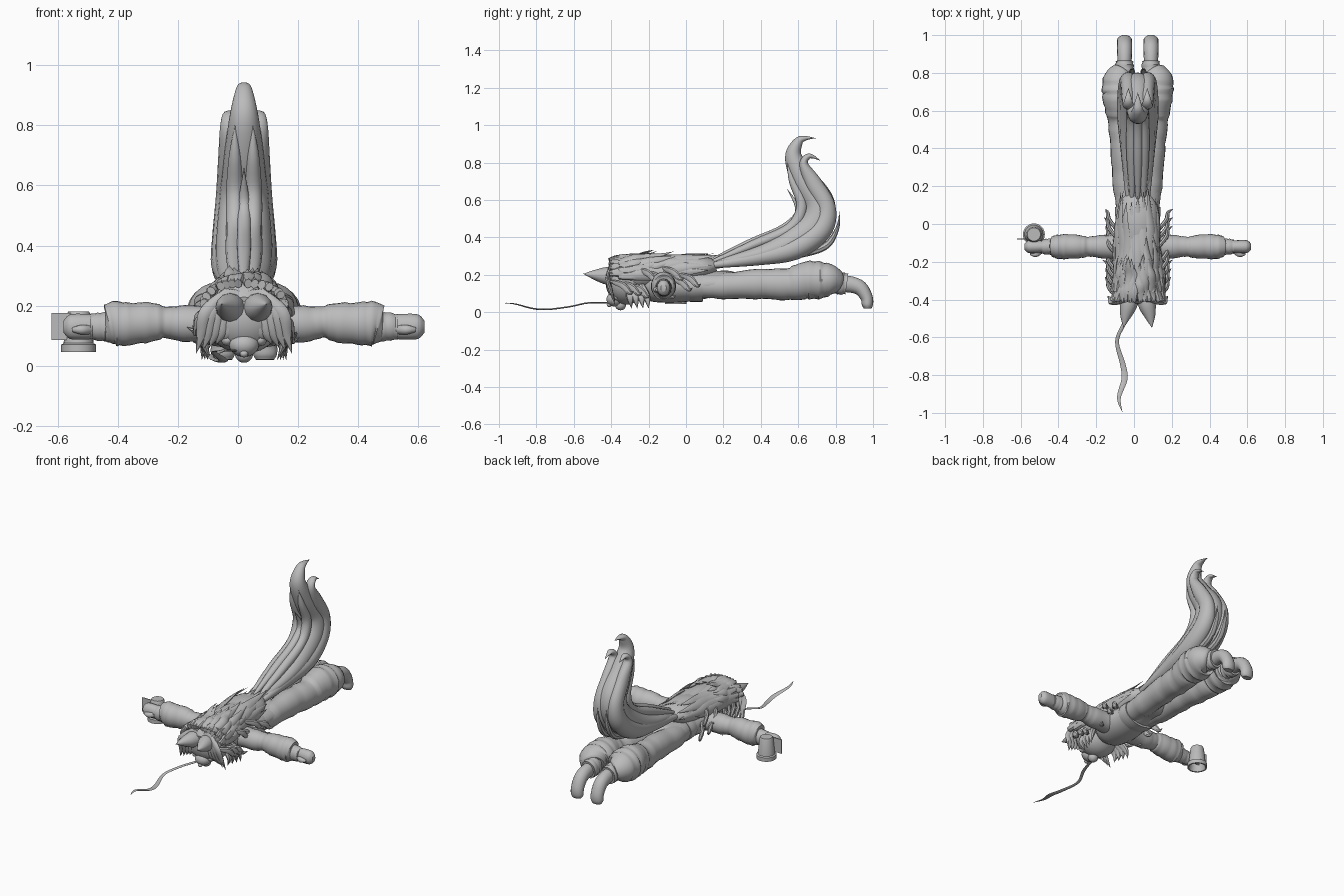
import bpy, bmesh, math, random
from mathutils import Vector

default_cube = bpy.data.objects.get("Cube")
if default_cube:
    bpy.data.objects.remove(default_cube, do_unlink=True)

random.seed(4)
CM = 0.01       # dimensions below are in hundredths of a unit
MID = 2         # sagittal plane of the figure
X, Y, Z = Vector((1, 0, 0)), Vector((0, 1, 0)), Vector((0, 0, 1))
SIDES = {"left": 1, "right": -1}

clay = bpy.data.materials.new("plain_grey")
clay.use_nodes = True
clay.diffuse_color = (0.5, 0.5, 0.5, 1)
clay.node_tree.nodes["Principled BSDF"].inputs["Base Color"].default_value = clay.diffuse_color
parts = []


def finish(name, bm):
    """Turn a bmesh into a coloured object."""
    bmesh.ops.recalc_face_normals(bm, faces=bm.faces)
    mesh = bpy.data.meshes.new(name)
    bm.to_mesh(mesh)
    bm.free()
    mesh.materials.append(clay)
    part = bpy.data.objects.new(name, mesh)
    bpy.context.collection.objects.link(part)
    parts.append(part)
    return part


def smooth_path(stations, steps):
    """Catmull-Rom interpolation of whole stations."""
    pts = [stations[0], *stations, stations[-1]]
    for p, q, r, s in zip(pts, pts[1:], pts[2:], pts[3:]):
        for k in range(steps):
            t = k / steps
            yield [b + t * (c - a + t * (2 * a - 5 * b + 4 * c - d + t * (3 * (b - c) + d - a))) / 2
                   for a, b, c, d in zip(p, q, r, s)]
    yield list(stations[-1])


def loft(name, stations, side=X, sides=16, steps=5, folds=0, pitch=1):
    """Elliptical tube; a station is x, y, z, half width along side, half thickness."""
    rows = list(smooth_path(stations, steps))
    centres = [Vector(row[:3]) for row in rows]
    bm, rings = bmesh.new(), []
    for i, row in enumerate(rows):
        along = (centres[min(i + 1, len(rows) - 1)] - centres[max(i - 1, 0)]).normalized()
        normal = along.cross(side).normalized()
        across = normal.cross(along)
        ring = []
        for k in range(sides):
            a = math.tau * k / sides
            swell = 1 + folds * math.sin(i * pitch + math.sin(a + i))
            offset = across * math.cos(a) * max(row[3], .05) + normal * math.sin(a) * max(row[4], .05)
            ring.append(bm.verts.new((centres[i] + offset * swell) * CM))
        rings.append(ring)
    for low, high in zip(rings, rings[1:]):
        for k in range(sides):
            n = (k + 1) % sides
            bm.faces.new((low[k], low[n], high[n], high[k]))
    bm.faces.new(rings[0])
    bm.faces.new(rings[-1])
    return finish(name, bm)


def ball(name, centre, radii):
    bm = bmesh.new()
    bmesh.ops.create_uvsphere(bm, u_segments=24, v_segments=14, radius=1)
    for v in bm.verts:
        v.co = Vector(c + r * p for c, r, p in zip(centre, radii, v.co)) * CM
    return finish(name, bm)


def in_plane(offset, stations):
    """Stations y, z, width, thickness placed at a sideways offset."""
    return [(MID + offset, *station) for station in stations]


# Torso and waistband
loft("torso", in_plane(0, [(-26, 15, 5, 5), (-19, 15, 11, 9), (-8, 14, 12, 9), (4, 14, 11, 8),
                           (14, 15, 12, 7), (24, 15, 12, 7), (30, 15, 6, 4)]), sides=24)
loft("waistband", in_plane(0, [(2, 14, 11.6, 8.4), (5, 14, 12, 8.6), (9, 14, 12, 8.4)]), sides=24)

for label, s in SIDES.items():
    # Baggy trouser leg, gathered cuff and bent foot
    legs = [(8, 5, 14, 6, 6), (20, 6, 14, 7, 7), (40, 7, 15, 7.5, 8), (55, 8, 15, 8, 8.6),
            (64, 9, 17, 9, 10), (71, 9, 17, 10, 10), (77, 9, 17, 9, 8.5), (80, 7, 16, 6, 6)]
    loft(label + "_trouser_leg", [(MID + s * off, y, z, a, b) for y, off, z, a, b in legs],
         sides=24, steps=6, folds=.035, pitch=1.3)
    loft(label + "_ankle_cuff", in_plane(s * 7, [(78, 15.5, 4.4, 5.4), (82, 15.5, 5, 6), (86, 15, 4.6, 5.5)]),
         folds=.05, pitch=2)
    loft(label + "_foot", in_plane(s * 7, [(80, 15, 3.6, 4.6), (87, 15, 3.8, 4.4), (93, 13, 4, 4),
                                           (96.5, 8, 4, 3.3), (97, 4, 4, 3), (97, 2, 3, 2)]))

    # Sleeve, ribbed cuff, mitten hand and thumb
    def arm(name, rows, **extra):
        loft(label + name, [(MID + s * x, -12, z, a, b) for x, z, a, b in rows], side=Y, **extra)

    arm("_sleeve", [(7, 14, 7, 6), (20, 14, 6, 6), (26, 14.5, 5.2, 5.2), (30, 14.5, 6, 6.4), (38, 14, 6.6, 7),
                    (43, 14, 6.2, 7.4), (45.5, 13.5, 5, 6), (46.5, 13.5, 3, 4)], sides=24, folds=.03, pitch=1.6)
    arm("_cuff", [(44, 13, 4, 4.6), (47, 13, 4.3, 4.8), (51, 13, 3.7, 4.2)], folds=.04, pitch=2)
    arm("_hand", [(49, 13, 3, 4), (54, 13, 3.5, 4.3), (58, 13, 3.3, 4), (60, 13, 1.5, 2)])
    loft(label + "_thumb", [(MID + s * 51, -14, 12, 1.5, 1.5), (MID + s * 54, -16, 12, 1.6, 1.6),
                            (MID + s * 57, -15.5, 12, .8, .8)], side=Z, sides=10)

# Upturned cup and its flat square tag
bm = bmesh.new()
profile = [(0, 18), (3.5, 18), (4, 17), (5, 7.5), (5.8, 7), (5.8, 4.5), (5, 4.5), (4.4, 7), (3.4, 15), (0, 15)]
verts = [bm.verts.new((r * CM, 0, z * CM)) for r, z in profile]
edges = [bm.edges.new(pair) for pair in zip(verts, verts[1:])]
bmesh.ops.spin(bm, geom=verts + edges, axis=Z, cent=(0, 0, 0), angle=math.tau, steps=24, use_merge=True)
bmesh.ops.remove_doubles(bm, verts=bm.verts, dist=.0001)
bmesh.ops.translate(bm, verts=bm.verts, vec=Vector((-53, -5.5, 0)) * CM)
finish("cup", bm)

bm = bmesh.new()
bmesh.ops.create_cube(bm, size=1)
for v in bm.verts:
    v.co = Vector((-57.5 + 9 * v.co.x, -8 + .5 * v.co.y, 13 + 9 * v.co.z)) * CM
finish("cup_tag", bm)

# Head looking down, with muzzle, nose and eyes
ball("head", (MID, -32, 16), (13, 11, 12))
ball("muzzle", (MID, -38, 7), (5, 4.5, 4))
ball("nose", (MID, -41, 4), (1.4, 1.4, 1.2))
ball("chin", (MID, -35, 4), (3, 3, 3))
for label, s in SIDES.items():
    ball(label + "_eye", (MID + s * 5.5, -37, 8.5), (2, 3, 2))
    ear = [(3.5, -36, 19, 5, 5), (5, -43, 19.5, 4.6, 4.6), (6.5, -49, 20, 2.8, 2.6), (7.5, -55, 20.5, 0, 0)]
    loft(label + "_ear", [(MID + s * x, *rest) for x, *rest in ear], sides=12)

# Long hair flowing from the crown over the back
loft("hair_mass", in_plane(0, [(-41, 18, 5, 5), (-36, 19, 12, 9), (-26, 20, 13, 9), (-14, 21, 11, 8),
                               (0, 23, 11, 8), (10, 24, 10, 6), (16, 25, 6, 3)]), sides=24)


def mane_lock(name, angle, start, end, lift, width):
    rows = []
    for k in range(6):
        t = k / 5
        y = start + (end - start) * t
        wave = 1 + .07 * math.sin(t * 9 + angle * 3)
        x = MID + (13 - 3 * t) * wave * math.cos(angle)
        z = 19 + 4 * t + (9 - t) * wave * math.sin(angle) + lift * t * t
        rows.append((x, y, z, width * math.sin(math.pi * (.15 + .85 * t)), 1.6 * (1 - t * t)))
    rows[-1] = (*rows[-1][:3], 0, 0)
    around = Vector((-math.sin(angle), 0, math.cos(angle)))
    loft(name, rows, side=around, sides=8, steps=4)


for i in range(11):
    angle = math.pi * i / 10
    mane_lock("back_lock", angle, -36, random.uniform(10, 19), random.uniform(-1, 2), 3.4)
for i in range(16):
    angle = math.pi * (i + .5) / 16 + random.uniform(-.1, .1)
    mane_lock("crown_lock", angle, -41, random.uniform(-24, -4), random.uniform(0, 3), 2.8)

# Curled side locks, cheek tufts and fringe
for label, s in SIDES.items():
    for i in range(9):
        y, z = -34 + i * 4.5, random.uniform(12, 22)
        loft(label + "_side_curl", [(MID + s * 10, y - 6, z + 2, 1, 1), (MID + s * 15, y, z, 1.8, 1.2),
                                    (MID + s * 16, y + 4, z - 4, 1.2, 1),
                                    (MID + s * random.uniform(17, 19), y + 6, z - 3, 0, 0)],
             side=Z, sides=7, steps=4)
    for i in range(5):
        x = 14 - 2.2 * i
        loft(label + "_fringe_lock", [(MID + s * x * .4, -40, 25, 1.2, 1), (MID + s * x * .9, -42 + i * .3, 18, 2.2, 1),
                                      (MID + s * x, -40, 11, 1.8, 1), (MID + s * (x + 2), -38, 4 + i, 0, 0)],
             side=X, sides=8, steps=4)
    for i in range(4):
        loft(label + "_cheek_tuft", [(MID + s * 9, -30 + i * 2, 14, 2, 2), (MID + s * 13, -30 + i * 3, 8, 2, 1.5),
                                     (MID + s * (11 + i), -29 + i * 3, 2, 0, 0)], side=Y, sides=8, steps=4)

# Bushy tail: core, twin side lobes and thin outer wisps
loft("tail_core", in_plane(0, [(8, 24, 3, 2), (25, 28, 7, 3.5), (42, 32, 9, 5.5), (58, 38, 9.5, 8.5), (69, 47, 9, 9),
                               (71, 58, 8, 8.5), (63, 71, 6.5, 7), (57.5, 83, 4.8, 4.6), (60, 91, 3, 2.6),
                               (64, 93, 1.8, 1.2), (69.5, 93, 0, 0)]), sides=24, steps=6)
for label, s in SIDES.items():
    loft(label + "_tail_lobe", in_plane(s * 5, [(14, 25, 1.5, 1.5), (38, 29, 4, 4), (58, 34, 6, 6), (72, 44, 5.5, 6),
                                                (75, 56, 4.4, 5), (68, 69, 3.6, 4.5), (63, 79, 3, 2.4),
                                                (66, 83.5, 2, 1.4), (72, 81, 0, 0)]), steps=6)
    loft(label + "_tail_ridge", in_plane(s * 3, [(12, 26, 1, 1), (36, 36, 3, 2.5), (56, 45, 3, 3), (62, 57, 3, 3),
                                                 (57, 70, 2, 2), (54, 80, 0, 0)]), sides=12)
    loft(label + "_tail_wisp", in_plane(s * 3, [(56, 30, 2, 2), (74, 35, 2, 2), (81, 45, 1.5, 1), (82, 54, 0, 0)]),
         sides=8)
loft("tail_inner_lock", in_plane(0, [(12, 27, 1, 1), (34, 37, 2.4, 2), (52, 45, 2.4, 2), (60, 54, 2, 1.6),
                                     (54, 66, 0, 0)]), sides=12)

# Long loose strand trailing ahead of the head
loft("trailing_strand", [(-1, -40, 5, 1, .4), (-5, -52, 5, 1, .4), (-9, -62, 3, 1, .4), (-6, -74, 1.5, 1.4, .4),
                         (-5, -82, 2, 1.6, .4), (-8, -92, 4.5, 1, .3), (-6, -100, 5, 0, 0)], sides=8)

# Smooth shading with crisp creases
bpy.ops.object.select_all(action="DESELECT")
for part in parts:
    part.select_set(True)
bpy.context.view_layer.objects.active = parts[0]
bpy.ops.object.shade_smooth_by_angle(angle=math.radians(40))
